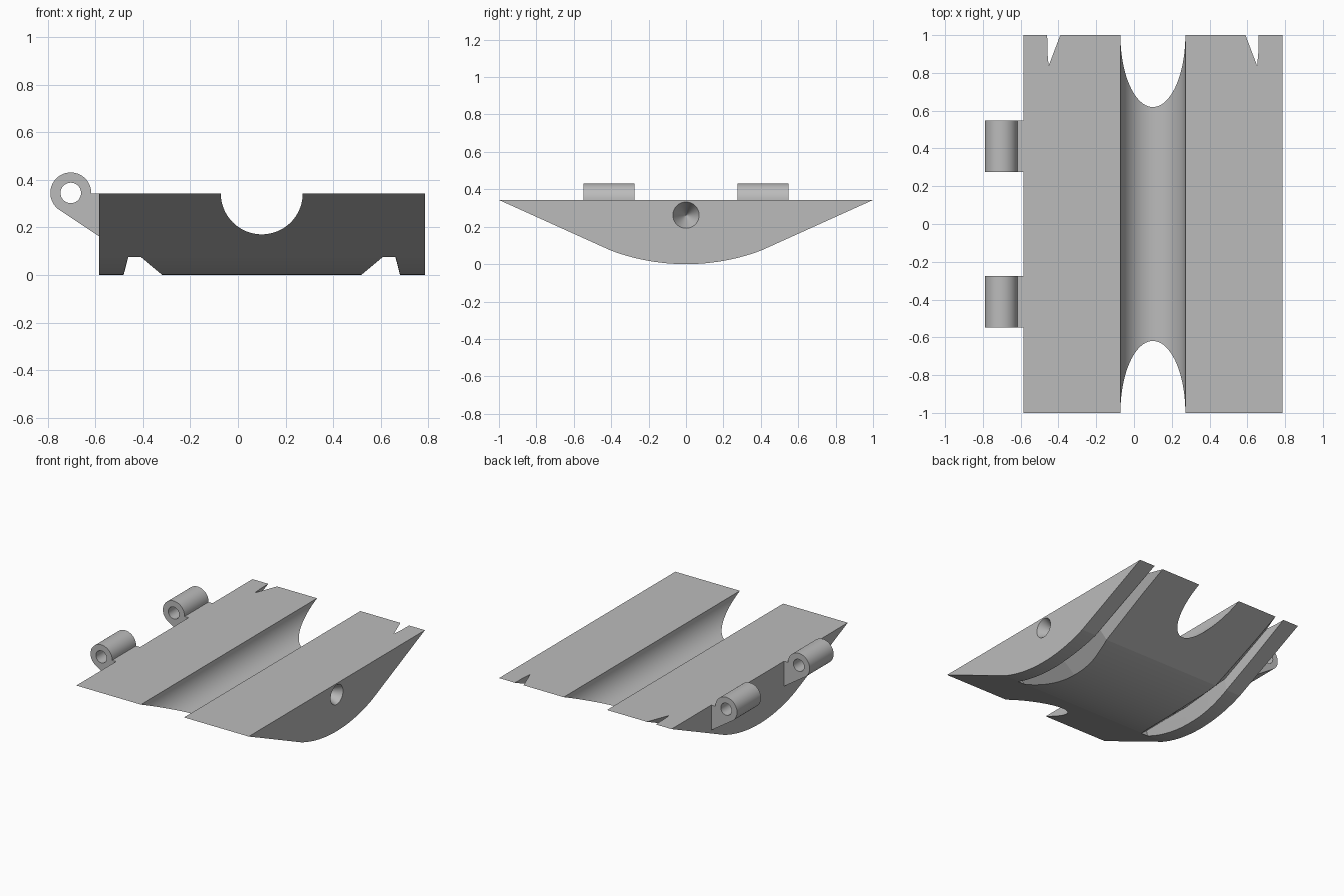
import bpy, bmesh, math
from mathutils import Vector

if "Cube" in bpy.data.objects:
    bpy.data.objects.remove(bpy.data.objects["Cube"], do_unlink=True)

grey = bpy.data.materials.new("plain grey")
grey.use_nodes = True
grey.diffuse_color = (0.5, 0.5, 0.5, 1)
grey.node_tree.nodes["Principled BSDF"].inputs["Base Color"].default_value = (0.5, 0.5, 0.5, 1)

TOP = 0.343                  # height of the flat mating face
MID = 0.1                    # x of the body centre line
LEFT, RIGHT = -0.585, 0.785  # body sides
KNEE, KNEE_Z = 0.4, 0.072    # where the belly arc meets the end ramps


def loft(name, rings):
    """Closed solid through rings that all have the same number of points."""
    bm = bmesh.new()
    loops = [[bm.verts.new(p) for p in ring] for ring in rings]
    n = len(loops[0])
    for a, b in zip(loops, loops[1:]):
        for i in range(n):
            j = (i + 1) % n
            bm.faces.new((a[i], a[j], b[j], b[i]))
    bm.faces.new(loops[0])
    bm.faces.new(loops[-1])
    bmesh.ops.recalc_face_normals(bm, faces=bm.faces)
    mesh = bpy.data.meshes.new(name)
    bm.to_mesh(mesh)
    bm.free()
    obj = bpy.data.objects.new(name, mesh)
    bpy.context.collection.objects.link(obj)
    mesh.materials.append(grey)
    return obj


def circle(cx, cz, r, n):
    angles = [2 * math.pi * i / n for i in range(n)]
    return [(cx + r * math.cos(a), cz + r * math.sin(a)) for a in angles]


def along_y(name, outline, y0, y1):
    return loft(name, [[(x, y, z) for x, z in outline] for y in (y0, y1)])


def activate(obj):
    bpy.ops.object.select_all(action='DESELECT')
    obj.select_set(True)
    bpy.context.view_layer.objects.active = obj


def cut(obj, cutter):
    activate(obj)
    mod = obj.modifiers.new("cut", 'BOOLEAN')
    mod.operation = 'DIFFERENCE'
    mod.solver = 'EXACT'
    mod.object = cutter
    bpy.ops.object.modifier_apply(modifier=mod.name)
    bpy.data.objects.remove(cutter, do_unlink=True)


def smooth(obj, degrees):
    activate(obj)
    bpy.ops.object.shade_smooth_by_angle(angle=math.radians(degrees))


# Body: boat-shaped side profile carried across the width
radius = (KNEE ** 2 + KNEE_Z ** 2) / (2 * KNEE_Z)
spread = math.asin(KNEE / radius)
belly = []
for i in range(25):
    a = spread * (i / 12 - 1)
    belly.append((radius * math.sin(a), radius * (1 - math.cos(a))))
profile = [(-1, TOP)] + belly + [(1, TOP)]
body = loft("body", [[(x, y, z) for y, z in profile] for x in (LEFT, RIGHT)])

# Half-round channel along the top
cut(body, along_y("channel_cutter", circle(MID, TOP, 0.172, 128), -1.2, 1.2))

# Skewed V grooves under the belly, running out at the back end
# (y, belly height, apex height, inner slope, outer slope)
sections = [(-0.41, 0.075, 0.112, 1.22, 0.28),
            (0, 0, 0.112, 1.2, 0.26),
            (0.4, 0.072, 0.15, 1.0, 0.2),
            (1.05, 0.365, 0.437, 0.86, 0.09)]
for side in (-1, 1):
    rings = []
    for y, floor, apex, inner, outer in sections:
        low = floor - 0.05
        drop = apex - low
        rings.append([(MID + side * 0.552, y, apex),
                      (MID + side * (0.552 - inner * drop), y, low),
                      (MID + side * (0.552 + outer * drop), y, low)])
    cut(body, loft("groove_cutter", rings))

# Conical socket in the left side
rings = [[(x, y, z) for y, z in circle(0, 0.262, r, 128)]
         for x, r in ((RIGHT + 0.02, 0.08), (RIGHT - 0.14, 0.0005))]
cut(body, loft("socket_cutter", rings))
smooth(body, 4)

# Hinge knuckles with a bracket blending into the right side
PIN_X, PIN_Z, KNUCKLE_R = -0.703, 0.345, 0.086
outline = []
for i in range(49):
    a = math.radians(236 * (1 - i / 48))
    outline.append((PIN_X + KNUCKLE_R * math.cos(a), PIN_Z + KNUCKLE_R * math.sin(a)))
outline[-1] = (outline[-1][0], TOP)
outline += [(LEFT, TOP), (LEFT, 0.163)]
for name, y in (("front_hinge_knuckle", -0.412), ("back_hinge_knuckle", 0.412)):
    knuckle = along_y(name, outline, y - 0.136, y + 0.136)
    cut(knuckle, along_y("pin_cutter", circle(PIN_X, PIN_Z, 0.043, 48), y - 0.3, y + 0.3))
    smooth(knuckle, 25)
